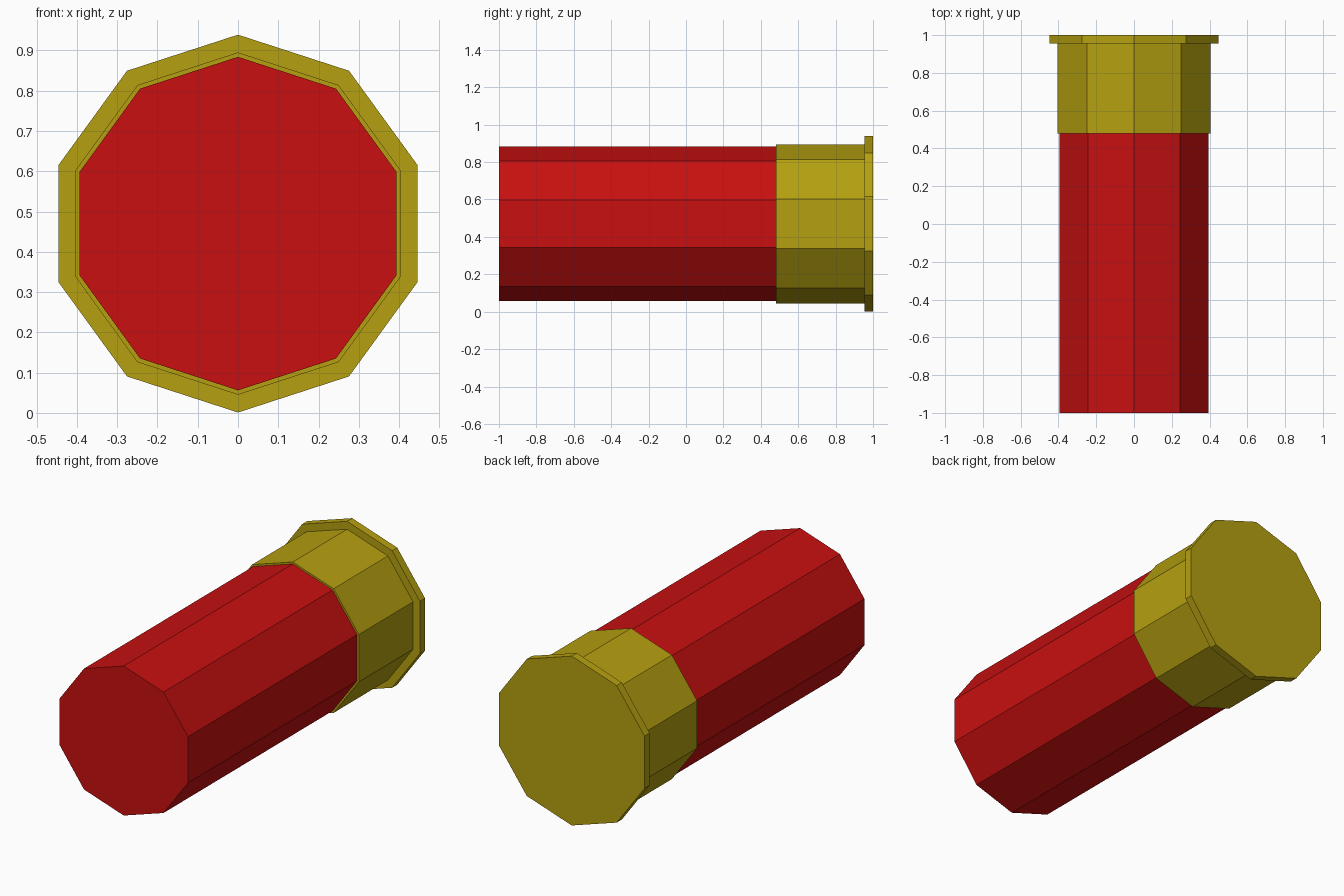
import bpy
import math

cube = bpy.data.objects.get("Cube")
if cube:
    bpy.data.objects.remove(cube, do_unlink=True)

SIDES = 10
AXIS_Z = 0.47


def make_material(name, color):
    mat = bpy.data.materials.new(name)
    mat.use_nodes = True
    mat.diffuse_color = color
    bsdf = mat.node_tree.nodes["Principled BSDF"]
    bsdf.inputs["Base Color"].default_value = color
    return mat


def make_prism(name, radius, y_front, y_back, mat):
    """Ten-sided prism lying along y, with a corner pointing up."""
    bpy.ops.mesh.primitive_cylinder_add(
        vertices=SIDES, radius=radius, depth=y_back - y_front,
        location=(0, (y_front + y_back) / 2, AXIS_Z),
        rotation=(math.pi / 2, 0, 0))
    obj = bpy.context.object
    obj.name = name
    obj.data.materials.append(mat)
    return obj


red = make_material("red plastic", (0.58, 0.005, 0.005, 1))
brass = make_material("brass", (0.46, 0.35, 0.005, 1))

# Long tube, the metal cap around its end, and the wider rim
make_prism("tube", 0.414, -1.0, 0.48, red)
make_prism("cap", 0.425, 0.48, 0.955, brass)
make_prism("rim", 0.469, 0.955, 1.0, brass)
